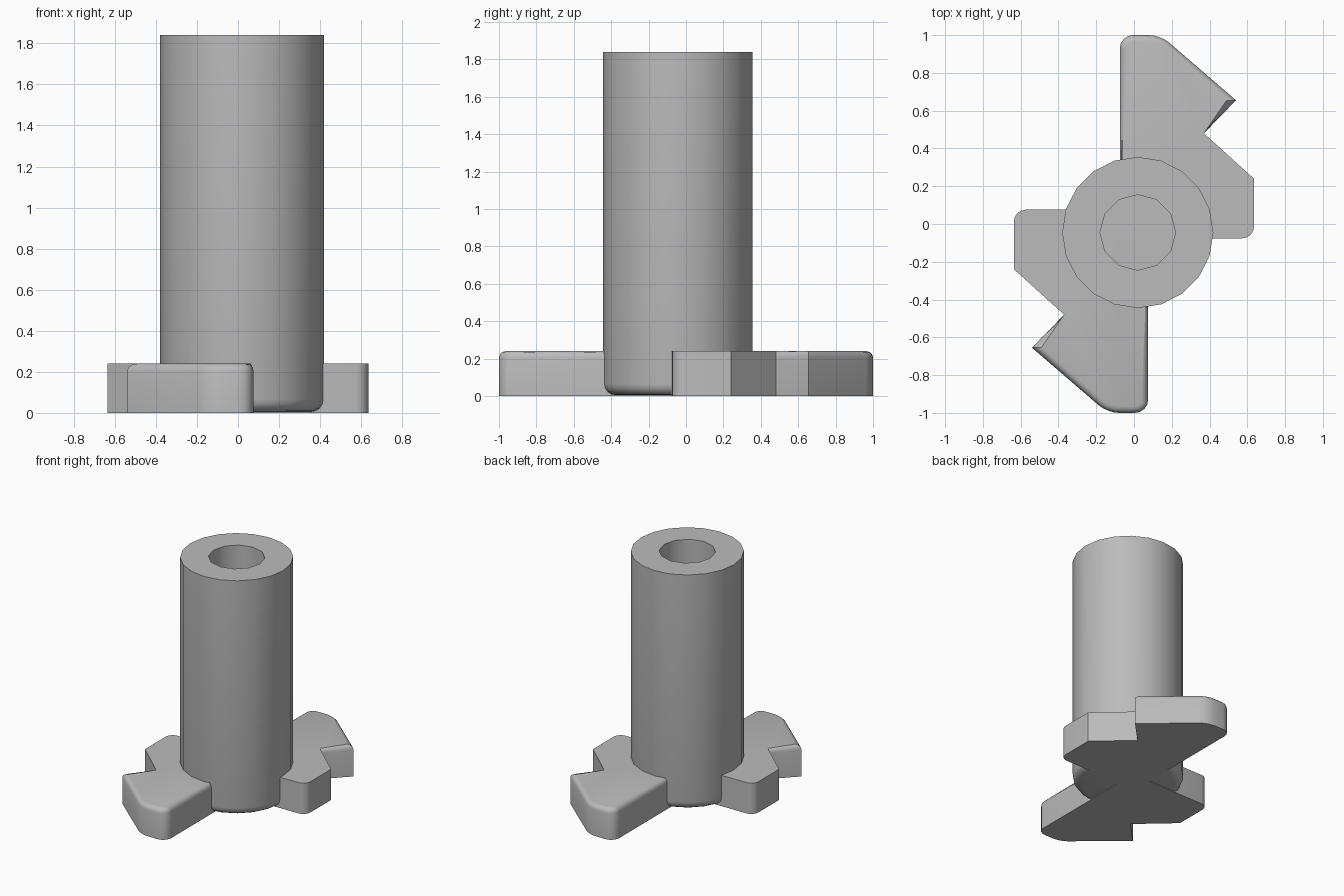
import bpy, bmesh, math
from mathutils import Vector

cube = bpy.data.objects.get("Cube")
if cube:
    bpy.data.objects.remove(cube)

grey = bpy.data.materials.new("plain grey")
grey.use_nodes = True
colour = (0.5, 0.5, 0.5, 1)
grey.diffuse_color = colour
grey.node_tree.nodes["Principled BSDF"].inputs["Base Color"].default_value = colour


def add_object(name, bm):
    bmesh.ops.recalc_face_normals(bm, faces=bm.faces)
    mesh = bpy.data.meshes.new(name)
    bm.to_mesh(mesh)
    bm.free()
    mesh.materials.append(grey)
    obj = bpy.data.objects.new(name, mesh)
    bpy.context.collection.objects.link(obj)
    return obj


def select_only(obj):
    bpy.ops.object.select_all(action='DESELECT')
    obj.select_set(True)
    bpy.context.view_layer.objects.active = obj


def prism(name, sides, radius, z0, z1, bottom_round=0):
    bm = bmesh.new()
    bmesh.ops.create_cone(bm, cap_ends=True, segments=sides, radius1=radius,
                          radius2=radius, depth=z1 - z0)
    bmesh.ops.translate(bm, verts=bm.verts, vec=(0.02, -0.045, (z0 + z1) / 2))
    if bottom_round:
        rim = [e for e in bm.edges if all(v.co.z < z0 + 0.01 for v in e.verts)]
        bmesh.ops.bevel(bm, geom=rim, offset=bottom_round, segments=4,
                        profile=0.5, affect='EDGES')
    return add_object(name, bm)


def rounded(corners):
    # Replace each corner that has a radius by a short curve
    pts = []
    for i, (x, y, r) in enumerate(corners):
        p = Vector((x, y))
        if not r:
            pts.append(p)
            continue
        a = p + (Vector(corners[i - 1][:2]) - p).normalized() * r
        b = p + (Vector(corners[(i + 1) % len(corners)][:2]) - p).normalized() * r
        for t in (0, 0.25, 0.5, 0.75, 1):
            # Weighted quadratic, close to a circular arc
            w = (1 - t) ** 2, 1.414 * t * (1 - t), t * t
            pts.append((a * w[0] + p * w[1] + b * w[2]) / sum(w))
    return pts


# Notched base plate, with half a turn of symmetry
height = 0.24
half = [(-0.075, 0.08, 0), (-0.075, 1, 0.07), (0.14, 1, 0.06), (0.54, 0.655, 0),
        (0.37, 0.48, 0), (0.635, 0.24, 0), (0.635, -0.075, 0.06)]
outline = rounded(half + [(-x, -y, r) for x, y, r in half])
bm = bmesh.new()
bottom = bm.faces.new([bm.verts.new((p.x, p.y, 0)) for p in outline])
lifted = bmesh.ops.extrude_face_region(bm, geom=[bottom], use_keep_orig=True)["geom"]
bmesh.ops.translate(bm, verts=[g for g in lifted if isinstance(g, bmesh.types.BMVert)],
                    vec=(0, 0, height))
# Soften the upper edges of the two long arms only
soft = []
for e in bm.edges:
    a, b = (v.co for v in e.verts)
    if min(a.z, b.z) > height - 0.01:
        mid = (a + b) / 2
        long_side = abs(abs(mid.x) - 0.075) < 0.005 and abs(mid.y) > 0.3
        if long_side or min(abs(a.y), abs(b.y)) > 0.45:
            soft.append(e)
bmesh.ops.bevel(bm, geom=soft, offset=0.035, segments=3, profile=0.5,
                affect='EDGES', clamp_overlap=True)
base = add_object("base_plate", bm)
select_only(base)
bpy.ops.object.shade_smooth_by_angle(angle=math.radians(32))

# Upright tube with a blind bore
tube = prism("tube", 20, 0.4, 0.005, 1.84, 0.06)
cutter = prism("bore_cutter", 12, 0.2, height, 2)
cutter.hide_render = True
cut = tube.modifiers.new("bore", 'BOOLEAN')
cut.operation = 'DIFFERENCE'
cut.object = cutter
cut.solver = 'EXACT'
select_only(tube)
bpy.ops.object.modifier_apply(modifier=cut.name)
bpy.data.objects.remove(cutter)
select_only(tube)
bpy.ops.object.shade_smooth_by_angle(angle=math.radians(35))
